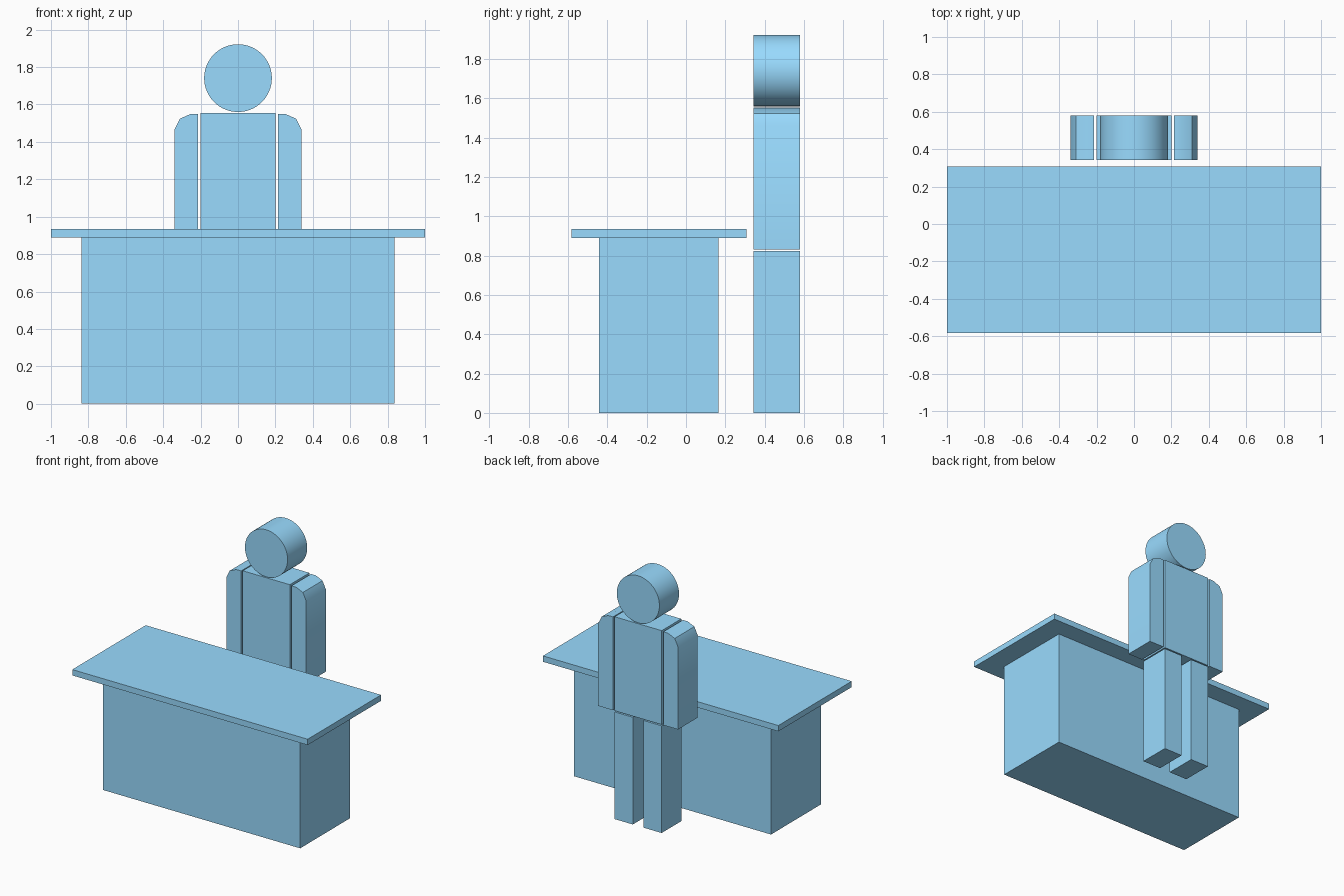
import bpy, bmesh, math

if "Cube" in bpy.data.objects:
    bpy.data.objects.remove(bpy.data.objects["Cube"])

Y0, Y1 = 0.343, 0.581   # front and back of the flat figure

blue = bpy.data.materials.new("blue")
blue.diffuse_color = (0.32, 0.71, 1.0, 1)
blue.use_nodes = True
blue.node_tree.nodes["Principled BSDF"].inputs["Base Color"].default_value = blue.diffuse_color


def extrude_profile(name, pts, y0, y1, smooth=False):
    """Extrude an (x, z) outline along y into a closed solid."""
    bm = bmesh.new()
    face = bm.faces.new([bm.verts.new((x, y0, z)) for x, z in pts])
    ext = bmesh.ops.extrude_face_region(bm, geom=[face])
    moved = [v for v in ext["geom"] if isinstance(v, bmesh.types.BMVert)]
    bmesh.ops.translate(bm, verts=moved, vec=(0, y1 - y0, 0))
    bmesh.ops.recalc_face_normals(bm, faces=bm.faces)
    mesh = bpy.data.meshes.new(name)
    bm.to_mesh(mesh)
    bm.free()
    mesh.materials.append(blue)
    obj = bpy.data.objects.new(name, mesh)
    bpy.context.collection.objects.link(obj)
    if smooth:
        bpy.ops.object.select_all(action='DESELECT')
        obj.select_set(True)
        bpy.context.view_layer.objects.active = obj
        bpy.ops.object.shade_smooth_by_angle(angle=math.radians(30))
    return obj


def box(name, x0, x1, y0, y1, z0, z1):
    return extrude_profile(name, [(x0, z0), (x1, z0), (x1, z1), (x0, z1)], y0, y1)


# Desk
box("desk_base", -0.838, 0.838, -0.442, 0.165, 0, 0.89)
box("desk_top", -1, 1, -0.583, 0.308, 0.89, 0.935)

# Figure: torso and disc head
box("torso", -0.2, 0.2, Y0, Y1, 0.832, 1.554)
N, R, HEAD_Z = 64, 0.181, 1.741
circle = [(R * math.cos(2 * math.pi * i / N), HEAD_Z + R * math.sin(2 * math.pi * i / N))
          for i in range(N)]
extrude_profile("head", circle, Y0, Y1, smooth=True)

# Mirrored arms (softened shoulders) and legs
arm = [(0.214, 0.832), (0.339, 0.832), (0.339, 1.466), (0.311, 1.524),
       (0.254, 1.549), (0.214, 1.549)]
for side, s in (("left", -1), ("right", 1)):
    extrude_profile(side + "_arm", [(s * x, z) for x, z in arm], Y0, Y1, smooth=True)
    box(side + "_leg", s * 0.045, s * 0.2, Y0, Y1, 0, 0.823)
